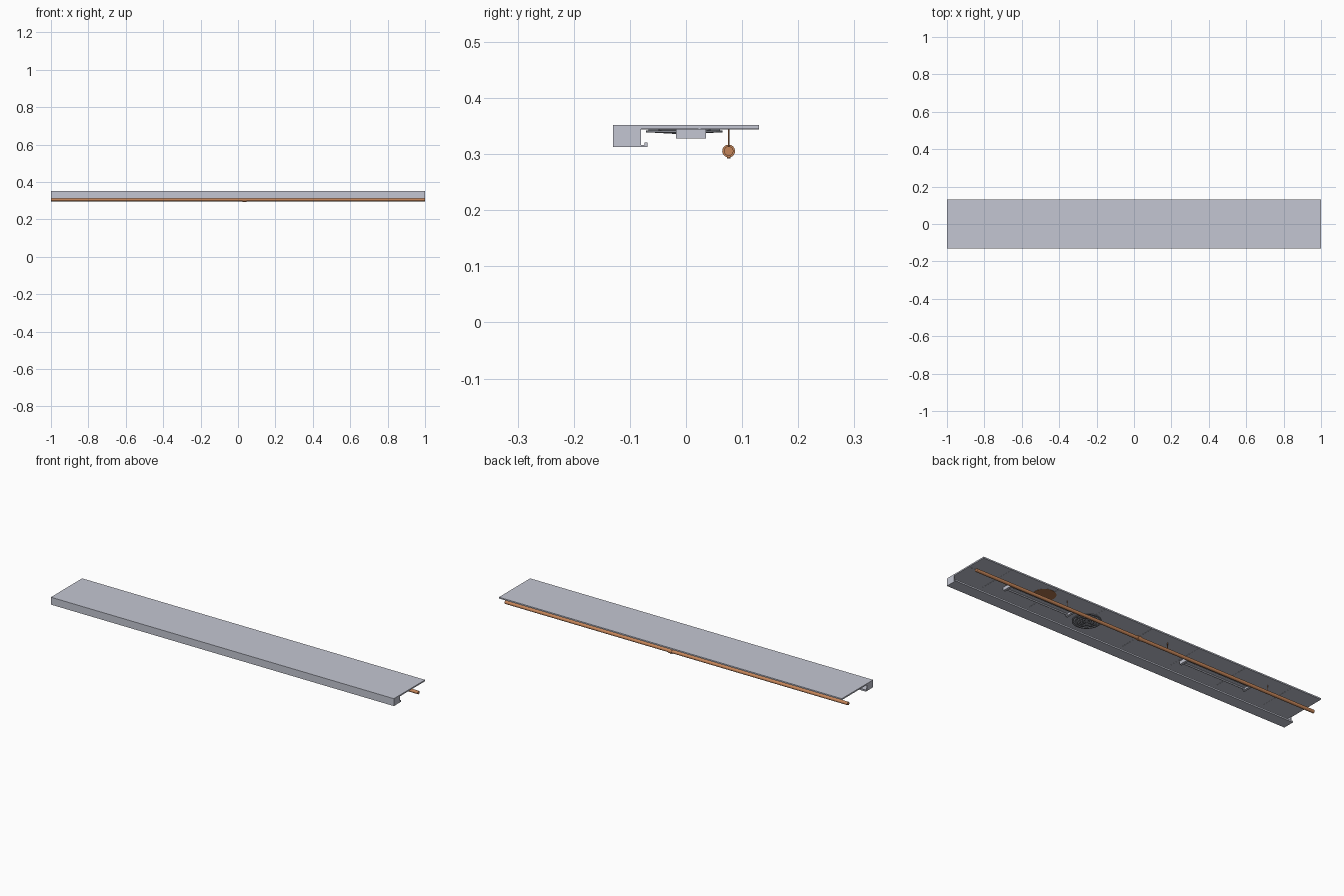
import bpy, math

if "Cube" in bpy.data.objects:
    bpy.data.objects.remove(bpy.data.objects["Cube"])


def material(name, rgb):
    m = bpy.data.materials.new(name)
    m.diffuse_color = (*rgb, 1)
    m.use_nodes = True
    m.node_tree.nodes["Principled BSDF"].inputs["Base Color"].default_value = m.diffuse_color
    return m


GREY = material("panel_grey", (0.55, 0.565, 0.645))
SLATE = material("slate_metal", (0.26, 0.275, 0.31))
COPPER = material("copper", (0.56, 0.235, 0.10))
RUST = material("rust_brown", (0.43, 0.18, 0.075))


def box(name, x, y, z, mat):
    """Box from three (low, high) ranges."""
    bpy.ops.mesh.primitive_cube_add(size=1, location=[sum(r) / 2 for r in (x, y, z)])
    o = bpy.context.object
    o.name = name
    o.scale = [r[1] - r[0] for r in (x, y, z)]
    bpy.ops.object.transform_apply(location=False, rotation=False, scale=True)
    o.data.materials.append(mat)
    return o


def rod(name, centre, radius, length, mat, sides=16, along_x=False):
    bpy.ops.mesh.primitive_cylinder_add(
        vertices=sides, radius=radius, depth=length, location=centre,
        rotation=(0, math.pi / 2 if along_x else 0, 0))
    o = bpy.context.object
    o.name = name
    o.data.materials.append(mat)
    bpy.ops.object.shade_smooth_by_angle(angle=math.radians(40))
    return o


def ring(name, centre, r_in, r_out, z_low, z_high, mat, n=32):
    """Flat ring with a rectangular section."""
    section = [(r_in, z_low), (r_out, z_low), (r_out, z_high), (r_in, z_high)]
    verts, faces = [], []
    for i in range(n):
        a = math.tau * i / n
        verts += [(centre[0] + r * math.cos(a), centre[1] + r * math.sin(a), z)
                  for r, z in section]
        for k in range(4):
            j, m = (i + 1) % n, (k + 1) % 4
            faces.append((i * 4 + k, i * 4 + m, j * 4 + m, j * 4 + k)[::-1])
    me = bpy.data.meshes.new(name)
    me.from_pydata(verts, [], faces)
    me.materials.append(mat)
    o = bpy.data.objects.new(name, me)
    bpy.context.collection.objects.link(o)
    return o


# Ceiling slab
UNDER = 0.345
box("ceiling_slab", (-1, 1), (-0.13, 0.13), (UNDER, 0.352), GREY)

# Front cove: wall, shelf, upturned lip and end caps
box("cove_front", (-1, 1), (-0.13, -0.126), (0.313, UNDER), GREY)
box("cove_shelf", (-1, 1), (-0.126, -0.069), (0.313, 0.3165), GREY)
box("cove_lip", (-1, 1), (-0.074, -0.069), (0.3165, 0.321), GREY)
for s in (-1, 1):
    box("cove_end_cap", sorted((s * 0.996, s)), (-0.126, -0.080), (0.3165, UNDER), GREY)

# Panel seams under the slab
box("long_seam", (-1, 1), (0.0225, 0.0255), (0.3442, UNDER), GREY)
for i in range(-3, 4):
    x = i * 0.277
    box("cross_seam", (x - 0.0015, x + 0.0015), (-0.08, 0.13), (0.3442, UNDER), GREY)

# Strip lights: base plate, end blocks and two tubes
for x0, x1 in ((0.38, 0.76), (-0.67, -0.285)):
    box("light_base", (x0, x1), (-0.014, 0.032), (0.338, UNDER), GREY)
    for x in (x0, x1 - 0.012):
        box("light_end", (x, x + 0.012), (-0.018, 0.036), (0.328, UNDER), GREY)
    for y in (-0.007, 0.025):
        rod("light_tube", ((x0 + x1) / 2, y, 0.3345), 0.004, x1 - x0 - 0.02,
            GREY, 10, True)

# Round air diffuser: concentric rings with cross spokes
C = (0.278, -0.003)
for r, drop in ((0.068, 0.006), (0.052, 0.007), (0.037, 0.008), (0.022, 0.009)):
    ring("diffuser_ring", C, r - 0.008, r, UNDER - drop, UNDER - drop + 0.003, SLATE)
rod("diffuser_hub", (*C, 0.340), 0.008, 0.010, SLATE)
for a in range(4):
    o = box("diffuser_spoke", (C[0] - 0.064, C[0] + 0.064), (C[1] - 0.002, C[1] + 0.002),
            (0.340, 0.3445), SLATE)
    o.rotation_euler.z = a * math.pi / 4

# Rust patch on the underside
rod("rust_patch", (0.573, 0.05, UNDER - 0.0005), 0.055, 0.001, RUST, 20)

# Copper pipe with coupling, outlet and hangers
PY, PZ = 0.076, 0.3055
rod("pipe", (0, PY, PZ), 0.0085, 2.0, COPPER, 16, True)
rod("pipe_coupling", (0.035, PY, PZ), 0.0115, 0.02, COPPER, 16, True)
rod("pipe_outlet", (0.035, PY, 0.2965), 0.003, 0.008, COPPER, 10)
for x in (-0.73, -0.135, 0.46):
    rod("pipe_hanger", (x, PY, (PZ + UNDER) / 2), 0.0015, UNDER - PZ, COPPER, 8)
